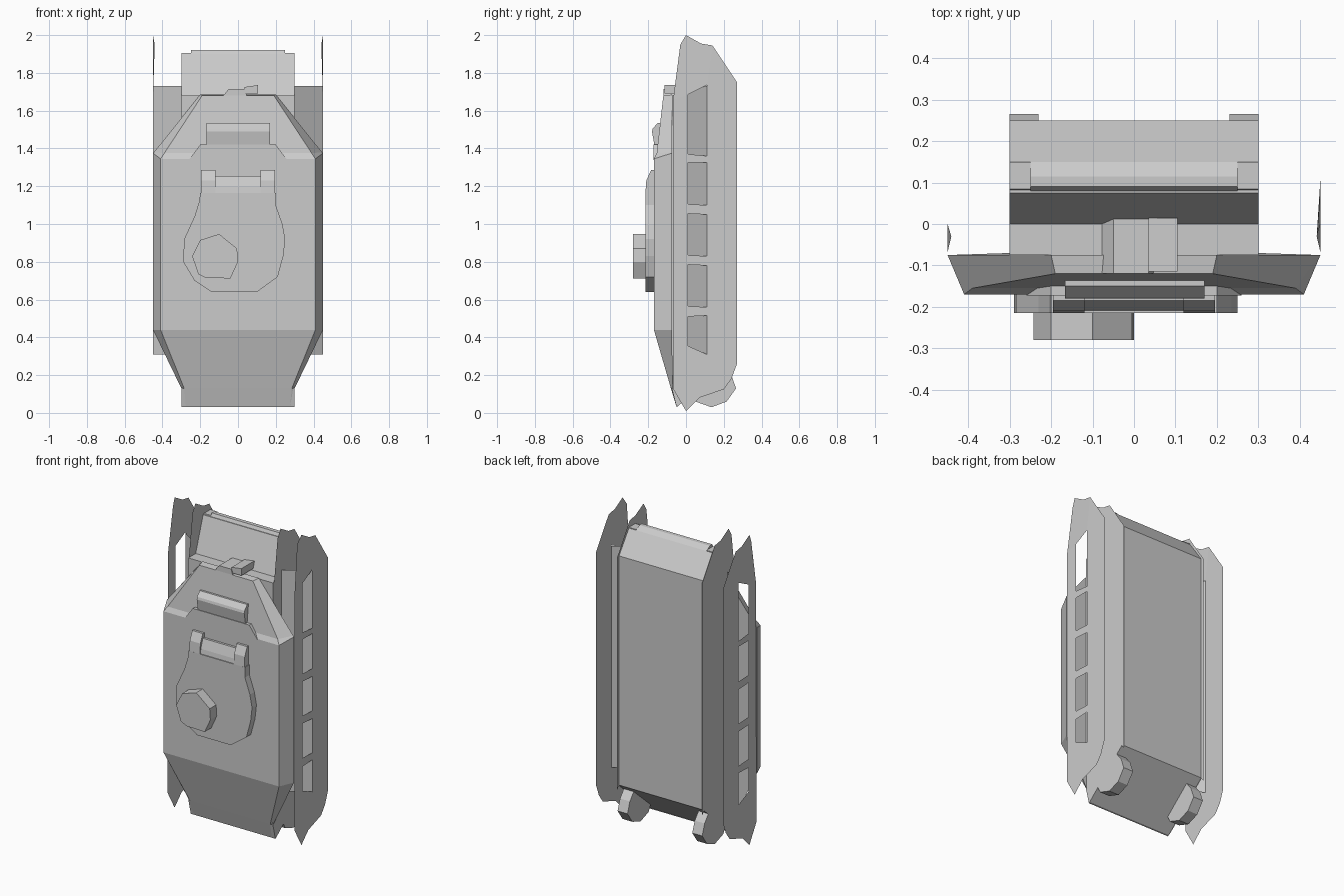
import bpy, bmesh
from mathutils import Vector

if "Cube" in bpy.data.objects:
    bpy.data.objects.remove(bpy.data.objects["Cube"])


def finish(name, bm):
    bmesh.ops.remove_doubles(bm, verts=bm.verts, dist=1e-5)
    bmesh.ops.recalc_face_normals(bm, faces=bm.faces)
    me = bpy.data.meshes.new(name)
    bm.to_mesh(me)
    bm.free()
    ob = bpy.data.objects.new(name, me)
    bpy.context.collection.objects.link(ob)
    return ob


def loft(name, rings):
    """Skin closed rings of equal length and cap both ends."""
    bm = bmesh.new()
    vs = [[bm.verts.new(p) for p in r] for r in rings]
    n = len(rings[0])
    for a, b in zip(vs, vs[1:]):
        for i in range(n):
            j = (i + 1) % n
            bm.faces.new((a[i], a[j], b[j], b[i]))
    bm.faces.new(vs[0])
    bm.faces.new(vs[-1])
    return finish(name, bm)


def prism_x(name, yz, x0, x1):
    return loft(name, [[(x, y, z) for y, z in yz] for x in (x0, x1)])


def prism_y(name, xz, y0, y1):
    return loft(name, [[(x, y, z) for x, z in xz] for y in (y0, y1)])


def sheet(name, x, outline, holes=(), bend=None):
    """Thin upright plate at x, with window openings."""
    bm = bmesh.new()
    edges = []
    for lp in [outline, *holes]:
        vs = [bm.verts.new((x, y, z)) for y, z in lp]
        edges += [bm.edges.new((vs[i - 1], vs[i])) for i in range(len(vs))]
    bmesh.ops.triangle_fill(bm, edges=edges, use_beauty=True, normal=Vector((1, 0, 0)))
    bmesh.ops.dissolve_limit(bm, angle_limit=0.01, verts=bm.verts, edges=bm.edges)
    if bend:
        for v in bm.verts:
            if abs(v.co.y - bend[0]) < 1e-4 and v.co.z > 1.9:
                v.co.x *= bend[1]
    return finish(name, bm)


# Lower hull body, running the full length
prism_x("lower_hull", [(-.05, .03), (.25, .29), (.25, 1.76), (.15, 1.9), (.075, 1.9),
                       (0, 1.68), (-.075, 1.68), (-.075, .13)], -.3, .3)
prism_x("rear_lip", [(.075, 1.89), (.15, 1.89), (.15, 1.9), (.115, 1.92), (.09, 1.92)], -.25, .25)


# Upper hull: tapered at both ends with sloping sides
def deck(yt, xt, zt, yb, xb, zb):
    return [(-xb, yb, zb), (-xt, yt, zt), (xt, yt, zt), (xb, yb, zb)]


loft("upper_hull", [
    deck(-.05, .275, .03, -.045, .3, .03),
    deck(-.08, .285, .13, -.07, .3, .13),
    deck(-.17, .41, .44, -.075, .45, .44),
    deck(-.17, .41, 1.345, -.075, .45, 1.375),
    deck(-.155, .39, 1.375, -.075, .445, 1.38),
    deck(-.12, .19, 1.68, -.075, .2, 1.685)])
prism_y("deck_tongue", [(-.26, 1.34), (.26, 1.34), (.2, 1.42), (-.2, 1.42)], -.172, -.13)

# Hatch and small fittings on the sloping plate
prism_x("hatch", [(-.12, 1.42), (-.168, 1.42), (-.18, 1.49), (-.176, 1.505),
                  (-.15, 1.535), (-.12, 1.535)], -.167, .17)
prism_y("centre_block", [(-.085, 1.67), (.05, 1.67), (.035, 1.715), (-.05, 1.715)], -.12, .015)
prism_y("lamp", [(.035, 1.69), (.105, 1.69), (.105, 1.735), (.035, 1.725)], -.115, .015)

# Turret, cupola and gun mount
prism_y("turret", [(-.2, 1.165), (.2, 1.165), (.2, 1.1), (.235, 1.0), (.25, .92), (.24, .83),
                   (.21, .72), (.1, .64), (-.14, .64), (-.23, .7), (-.29, .8),
                   (-.285, .92), (-.23, 1.04), (-.205, 1.12)], -.215, -.16)
prism_y("cupola", [(-.1, .947), (-.2, .915), (-.243, .83), (-.21, .735), (-.17, .715),
                   (-.04, .712), (0, .8), (-.005, .87)], -.28, -.21)
for s in (-1, 1):
    prism_x("gun_cheek", [(-.16, 1.16), (-.215, 1.16), (-.21, 1.23), (-.185, 1.285), (-.16, 1.285)],
            s * .12, s * .195)
prism_x("gun_bar", [(-.16, 1.16), (-.21, 1.16), (-.205, 1.195), (-.185, 1.255), (-.16, 1.255)], -.12, .12)

# Side plates, windows, wheel-bay strips, corner hooks and tabs on both sides
top = [(.27, .26), (.27, 1.75), (.14, 1.945), (.08, 1.955), (0, 2.0), (-.03, 1.95), (-.068, 1.66)]
skirt = top + [(-.07, .13), (0, .01), (.07, .08), (.2, .125), (.24, .18)]
inner = top + [(-.07, .13), (-.045, .035), (.0, .07), (.25, .285)]
windows = [[(.01, a), (.11, b), (.11, c), (.01, d)] for a, b, c, d in (
    (1.685, 1.735, 1.36, 1.37), (1.325, 1.325, 1.1, 1.105), (1.055, 1.05, .83, .835),
    (.785, .78, .56, .565), (.51, .515, .31, .355))]
hook = [(.24, .2), (.265, .13), (.215, .06), (.135, .03), (.05, .06), (.03, .1), (.2, .25)]
tab = [(.065, 1.865), (.085, 1.905), (.15, 1.905), (.15, 1.85), (.07, 1.85)]
for s in (-1, 1):
    sheet("side_skirt", s * .45, skirt, windows, bend=(-.03, .98))
    sheet("inner_plate", s * .302, inner)
    bm = bmesh.new()
    bm.faces.new([bm.verts.new(p) for p in ((s * .3, .01, .31), (s * .45, .11, .31),
                                            (s * .45, .11, 1.73), (s * .3, .01, 1.73))])
    finish("bay_strip", bm)
    prism_x("corner_hook", hook, s * .23, s * .3)
    prism_x("corner_tab", tab, s * .25, s * .3)
